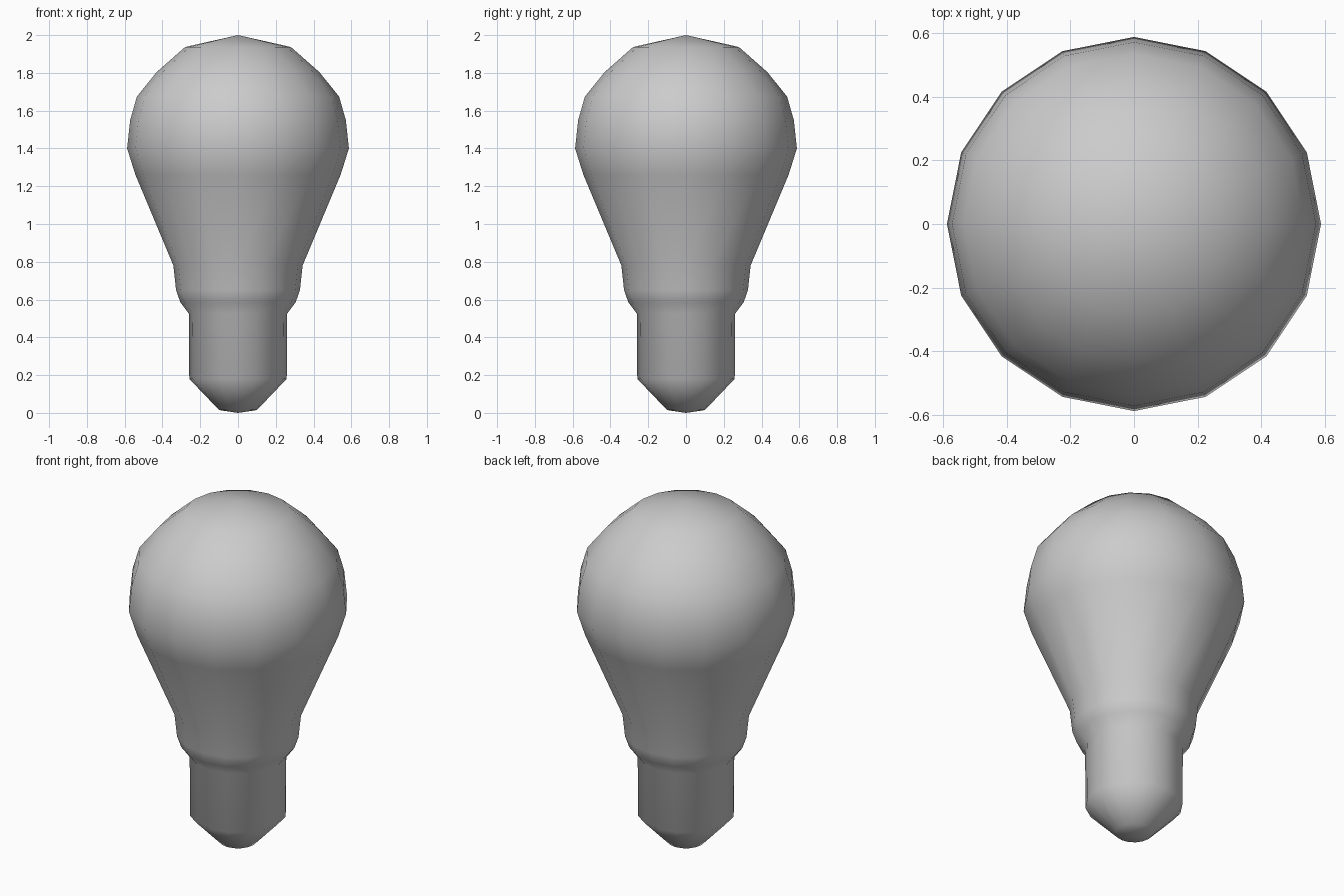
import bpy, bmesh
from math import cos, sin, tau

if "Cube" in bpy.data.objects:
    bpy.data.objects.remove(bpy.data.objects["Cube"])

SIDES = 16


def lathe(name, profile):
    """Revolve (radius, z) points around z; zero radius gives a pole."""
    bm = bmesh.new()
    rings = []
    for r, z in profile:
        n = SIDES if r > 0 else 1
        rings.append([bm.verts.new((r * cos(tau * i / SIDES), r * sin(tau * i / SIDES), z))
                      for i in range(n)])
    for a, b in zip(rings, rings[1:]):
        for i in range(SIDES):
            j = (i + 1) % SIDES
            quad = [a[i % len(a)], a[j % len(a)], b[j % len(b)], b[i % len(b)]]
            bm.faces.new(list(dict.fromkeys(quad)))
    bmesh.ops.recalc_face_normals(bm, faces=bm.faces[:])
    mesh = bpy.data.meshes.new(name)
    bm.to_mesh(mesh)
    bm.free()
    mesh.shade_smooth()
    obj = bpy.data.objects.new(name, mesh)
    bpy.context.collection.objects.link(obj)
    return obj


# Bulb: contact tip, straight base, collar, flared neck and domed glass
lathe("light_bulb", [
    (0, 0), (0.10, 0.015), (0.258, 0.18), (0.26, 0.525),
    (0.305, 0.585), (0.328, 0.65), (0.342, 0.78),
    (0.543, 1.26), (0.587, 1.40), (0.571, 1.55), (0.535, 1.675),
    (0.43, 1.805), (0.28, 1.937), (0, 2.0),
])
